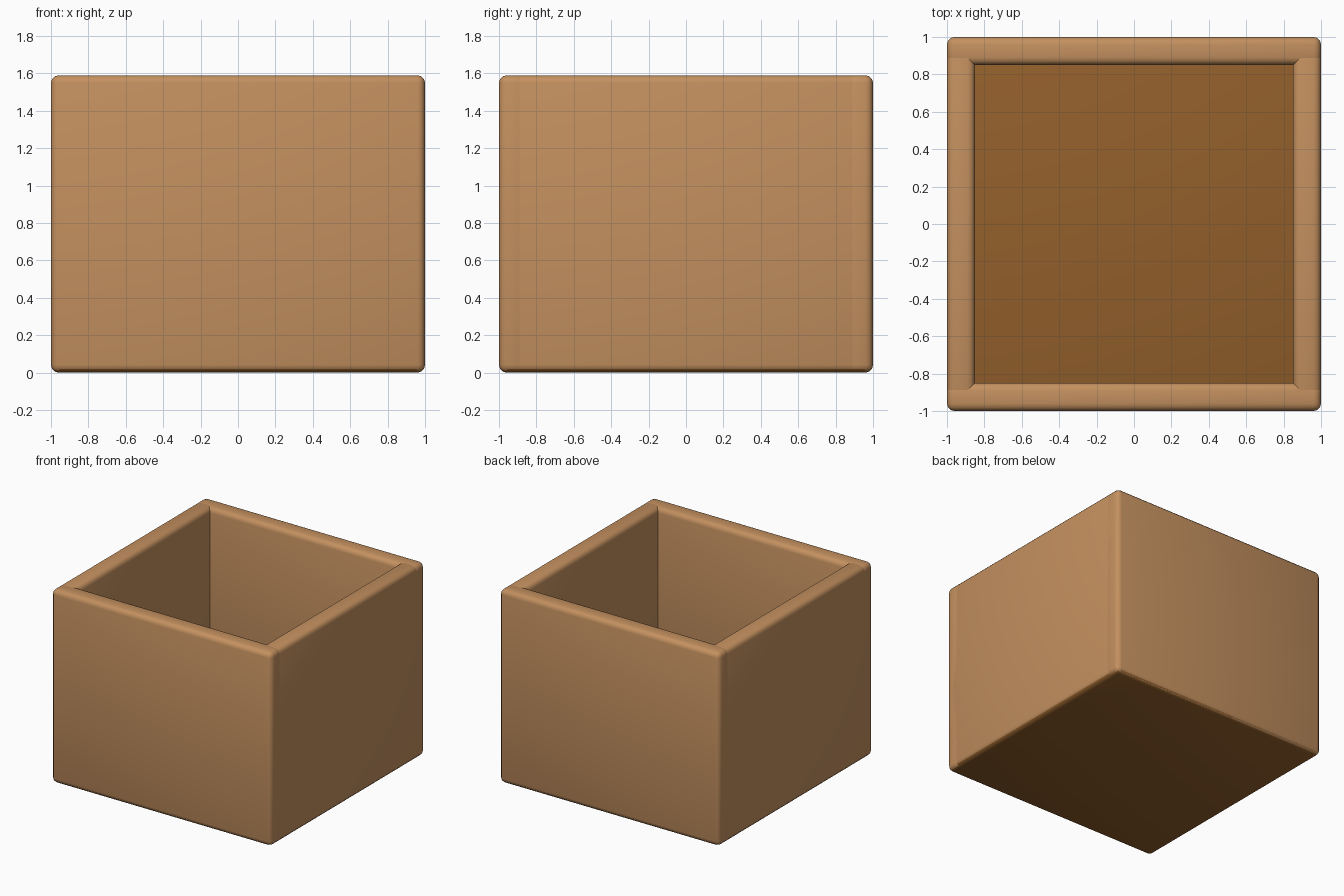
import bpy

if "Cube" in bpy.data.objects:
    bpy.data.objects.remove(bpy.data.objects["Cube"])

def material(name, rgb):
    m = bpy.data.materials.new(name)
    m.diffuse_color = (*rgb, 1)
    m.use_nodes = True
    m.node_tree.nodes["Principled BSDF"].inputs["Base Color"].default_value = m.diffuse_color
    return m

light_wood = material("light_wood", (0.55, 0.28, 0.115))
dark_wood = material("dark_wood", (0.29, 0.115, 0.024))

def slab(name, size, loc, mat):
    """Rounded, smooth-shaded board."""
    bpy.ops.mesh.primitive_cube_add(size=1, location=loc)
    o = bpy.context.object
    o.name = name
    o.scale = size
    bpy.ops.object.transform_apply(location=False, rotation=False, scale=True)
    o.data.materials.append(mat)
    b = o.modifiers.new("round_edges", 'BEVEL')
    b.width = 0.04
    b.segments = 3
    bpy.ops.object.shade_smooth()
    return o

H, T = 1.59, 0.15      # box height, board thickness
LIFT = 0.002           # keeps the floor's underside in front of the wall bottoms
mid = (H + LIFT) / 2

# Floor board
slab("floor", (1.996, 1.996, T), (0, 0, T / 2), dark_wood)

# Front and back walls, then the side walls overlapping at the corners
for s, y_name, x_name in ((-1, "front_wall", "left_wall"), (1, "back_wall", "right_wall")):
    off = s * (1 - T / 2)
    slab(y_name, (2, T, H - LIFT), (0, off, mid), light_wood)
    slab(x_name, (T, 1.998, H - LIFT - 0.001), (off, 0, mid), light_wood)
